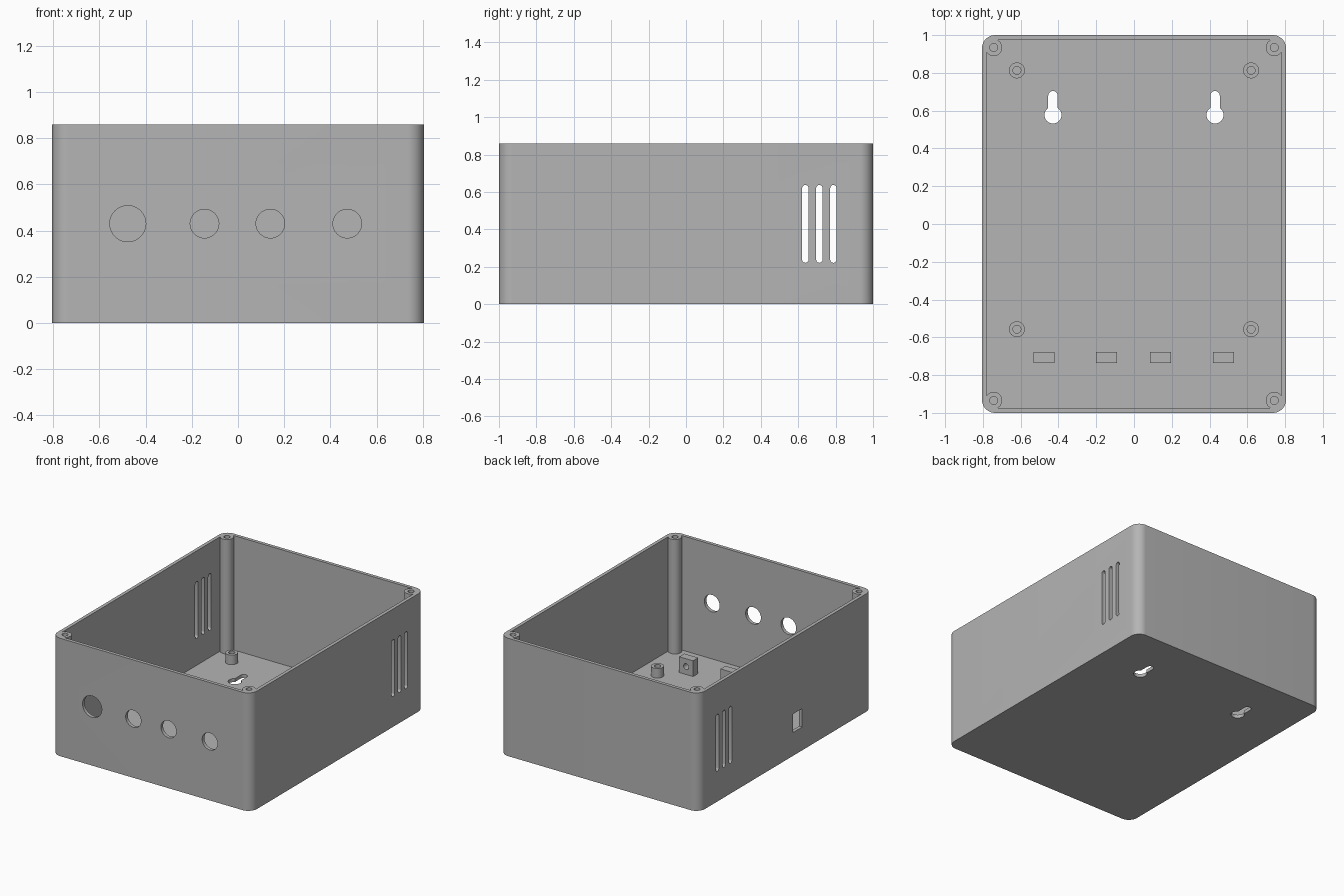
import bpy, bmesh, math

if "Cube" in bpy.data.objects:
    bpy.data.objects.remove(bpy.data.objects["Cube"])

W, D, H = 0.805, 1.0, 0.86       # half width, half depth, height
WALL, FLOOR = 0.025, 0.025
PX, PY, PR = 0.743, 0.934, 0.045  # corner screw posts

grey = bpy.data.materials.new("grey plastic")
grey.diffuse_color = (0.46, 0.46, 0.46, 1)
grey.use_nodes = True
grey.node_tree.nodes["Principled BSDF"].inputs["Base Color"].default_value = grey.diffuse_color


def arc(cx, cy, r, a0, a1, n):
    return [(cx + r * math.cos(math.radians(a0 + (a1 - a0) * i / n)),
             cy + r * math.sin(math.radians(a0 + (a1 - a0) * i / n)))
            for i in range(n + 1)]


def circle(cx, cy, r, n=40):
    return arc(cx, cy, r, 0, 360, n)[:-1]


def rect(x0, y0, x1, y1):
    return [(x0, y0), (x1, y0), (x1, y1), (x0, y1)]


def prism(name, pts, axis, a, b):
    """Extrude a 2D profile along an axis from a to b."""
    place = {'x': lambda u, v, w: (w, u, v),
             'y': lambda u, v, w: (u, w, v),
             'z': lambda u, v, w: (u, v, w)}[axis]
    bm = bmesh.new()
    lo = [bm.verts.new(place(u, v, a)) for u, v in pts]
    hi = [bm.verts.new(place(u, v, b)) for u, v in pts]
    bm.faces.new(lo)
    bm.faces.new(hi)
    n = len(pts)
    for i in range(n):
        j = (i + 1) % n
        bm.faces.new((lo[i], lo[j], hi[j], hi[i]))
    bmesh.ops.recalc_face_normals(bm, faces=bm.faces)
    me = bpy.data.meshes.new(name)
    bm.to_mesh(me)
    bm.free()
    me.materials.append(grey)
    ob = bpy.data.objects.new(name, me)
    bpy.context.collection.objects.link(ob)
    return ob


def cut(target, *profile):
    """Subtract a prism from the target."""
    cutter = prism("cutter", *profile)
    mod = target.modifiers.new("cut", 'BOOLEAN')
    mod.operation, mod.solver, mod.object = 'DIFFERENCE', 'EXACT', cutter
    bpy.context.view_layer.objects.active = target
    bpy.ops.object.modifier_apply(modifier=mod.name)
    bpy.data.objects.remove(cutter)


def smooth(ob):
    bpy.ops.object.select_all(action='DESELECT')
    ob.select_set(True)
    bpy.context.view_layer.objects.active = ob
    bpy.ops.object.shade_smooth_by_angle(angle=math.radians(30))


# Rounded outer body
R = 0.07
outer = []
for k, (sx, sy) in enumerate([(1, 1), (-1, 1), (-1, -1), (1, -1)]):
    outer += arc(sx * (W - R), sy * (D - R), R, 90 * k, 90 * k + 90, 12)
box = prism("enclosure_box", outer, 'z', 0, H)

# Cavity whose corners wrap around the screw posts
t = math.degrees(math.acos((W - WALL - PX) / PR))
t2 = math.degrees(math.acos((D - WALL - PY) / PR))
corner = arc(PX, PY, PR, -t, -270 + t2, 24)
cavity = []
for sx, sy in [(1, 1), (-1, 1), (-1, -1), (1, -1)]:
    pts = [(sx * x, sy * y) for x, y in corner]
    cavity += pts if sx * sy > 0 else pts[::-1]
cut(box, cavity, 'z', FLOOR, H + 0.1)

# Screw holes in the posts
for sx in (-1, 1):
    for sy in (-1, 1):
        cut(box, circle(sx * PX, sy * PY, 0.021, 24), 'z', H - 0.3, H + 0.1)

# Cable holes in the front
cable_x = [-0.477, -0.145, 0.14, 0.473]
for x, r in zip(cable_x, [0.078, 0.062, 0.062, 0.062]):
    cut(box, circle(x, 0.43, r), 'y', -1.1, -0.9)

# Vent slots through both sides
for y in (0.638, 0.713, 0.788):
    slot = arc(y, 0.62, 0.017, 0, 180, 10) + arc(y, 0.238, 0.017, 180, 360, 10)
    for s in (-1, 1):
        cut(box, slot, 'x', s * 0.76, s * 0.9)

# Rectangular opening in the left side
cut(box, rect(-0.19, 0.17, -0.085, 0.305), 'x', -0.9, -0.7)

# Keyhole wall mounts in the floor
a = math.degrees(math.asin(0.025 / 0.045))
for x in (-0.429, 0.429):
    keyhole = (arc(x, 0.577, 0.045, 90 + a, 450 - a, 32)
               + arc(x, 0.679, 0.025, 0, 180, 14))
    cut(box, keyhole, 'z', -0.1, 0.1)
smooth(box)

# Circuit board standoffs
for x in (-0.62, 0.62):
    for y in (0.813, -0.557):
        post = prism("board_standoff", circle(x, y, 0.042, 32), 'z', FLOOR - 0.005, FLOOR + 0.07)
        cut(post, circle(x, y, 0.021, 24), 'z', FLOOR, 0.2)
        smooth(post)

# Cable tie blocks behind each front hole
for x in cable_x:
    block = prism("cable_tie_block", rect(x - 0.056, FLOOR - 0.005, x + 0.056, FLOOR + 0.115),
                  'y', -0.736, -0.677)
    cut(block, circle(x, FLOOR + 0.058, 0.021, 24), 'y', -0.8, -0.6)
    smooth(block)
